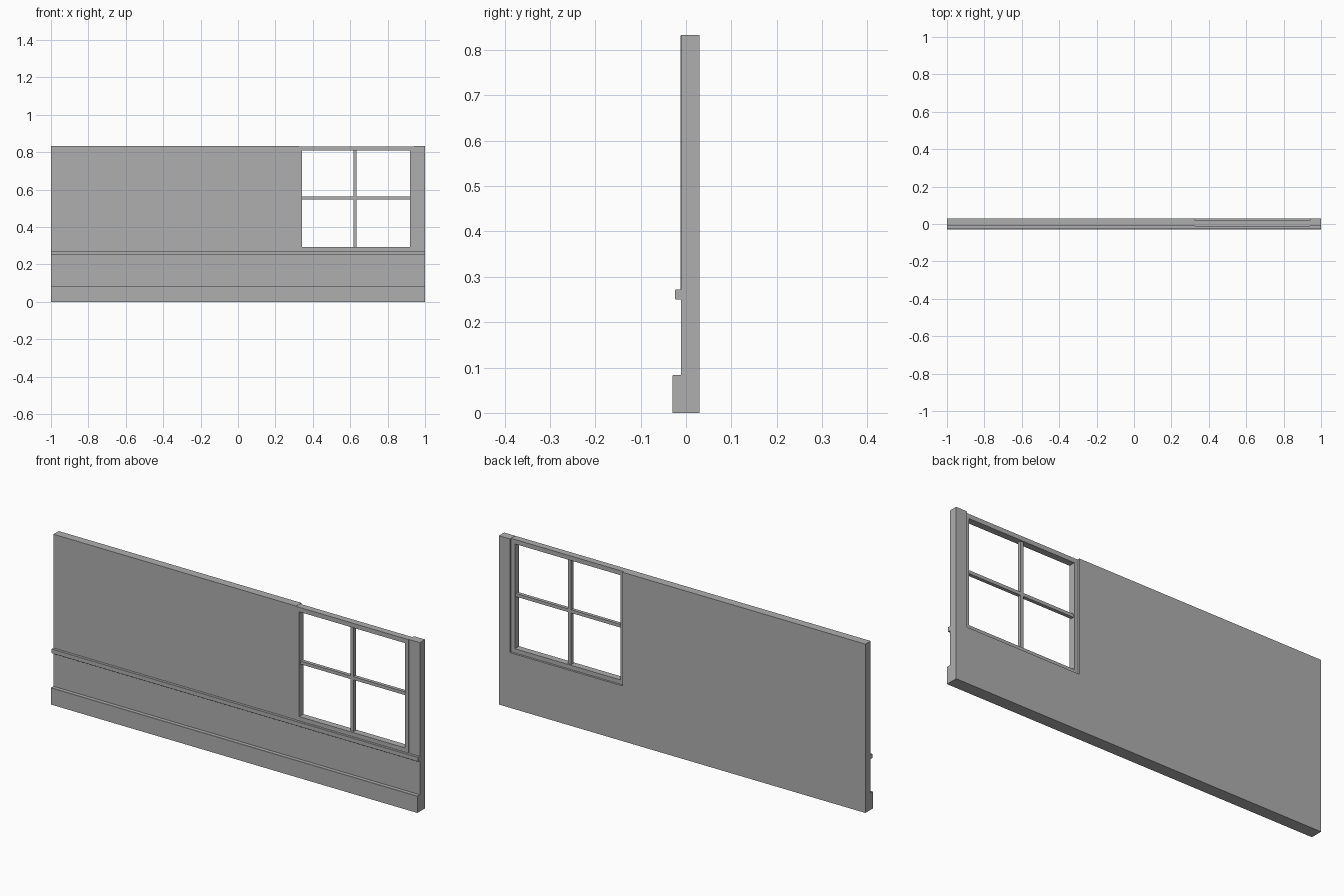
import bpy, bmesh

if "Cube" in bpy.data.objects:
    bpy.data.objects.remove(bpy.data.objects["Cube"])

# Dark grey paint shared by every part
PAINT = bpy.data.materials.new("grey_paint")
PAINT.diffuse_color = (0.43, 0.43, 0.43, 1)
PAINT.use_nodes = True
PAINT.node_tree.nodes["Principled BSDF"].inputs["Base Color"].default_value = PAINT.diffuse_color


def prism(name, profile, axis, lo, hi):
    """Extrude a closed 2D profile: axis 'y' takes (x, z) points, axis 'x' takes (y, z)."""
    bm = bmesh.new()
    place = (lambda a, b, t: (a, t, b)) if axis == 'y' else (lambda a, b, t: (t, a, b))
    face = bm.faces.new([bm.verts.new(place(a, b, lo)) for a, b in profile])
    new = bmesh.ops.extrude_face_region(bm, geom=[face])['geom']
    shift = (0, hi - lo, 0) if axis == 'y' else (hi - lo, 0, 0)
    bmesh.ops.translate(bm, vec=shift, verts=[v for v in new if isinstance(v, bmesh.types.BMVert)])
    bmesh.ops.recalc_face_normals(bm, faces=bm.faces)
    mesh = bpy.data.meshes.new(name)
    bm.to_mesh(mesh)
    bm.free()
    mesh.materials.append(PAINT)
    obj = bpy.data.objects.new(name, mesh)
    bpy.context.collection.objects.link(obj)
    return obj


def box(name, x0, x1, y0, y1, z0, z1):
    return prism(name, [(x0, z0), (x1, z0), (x1, z1), (x0, z1)], 'y', y0, y1)


TOP = 0.833
WALL_F, WALL_B = -0.011, 0.03
# Window: outer frame limits and clear opening
OX0, OX1, OZ0, OZ1 = 0.325, 0.940, 0.272, 0.832
IX0, IX1, IZ0, IZ1 = 0.343, 0.920, 0.293, 0.810
FRAME_F, FRAME_B = -0.0125, 0.02

# Wall panel, notched from the top for the window
prism("wall", [(-1, 0), (1, 0), (1, TOP), (OX1, TOP), (OX1, OZ0),
               (OX0, OZ0), (OX0, TOP), (-1, TOP)], 'y', WALL_F, WALL_B)

# Baseboard with a slightly eased top edge
prism("baseboard", [(WALL_F, 0), (-0.03, 0), (-0.03, 0.082),
                    (-0.029, 0.083), (WALL_F, 0.083)], 'x', -1, 1)

# Chair rail with eased front corners
prism("chair_rail", [(WALL_F, 0.25), (-0.023, 0.25), (-0.024, 0.251), (-0.024, 0.271),
                     (-0.023, 0.272), (WALL_F, 0.272)], 'x', -1, 1)

# Window frame: two stiles between a sill and a head
box("window_sill", OX0, OX1, FRAME_F, FRAME_B, OZ0, IZ0)
box("window_head", OX0, OX1, FRAME_F, FRAME_B, IZ1, OZ1)
for side, a, b in (("left", OX0, IX0), ("right", IX1, OX1)):
    box("window_stile_" + side, a, b, FRAME_F, FRAME_B, IZ0, IZ1)

# Glazing bars crossing the opening
CX, CZ, H = 0.625, 0.556, 0.008
box("glazing_bar_vertical", CX - H, CX + H, -0.003, 0.014, IZ0, IZ1)
for side, a, b in (("left", IX0, CX - H), ("right", CX + H, IX1)):
    box("glazing_bar_" + side, a, b, -0.003, 0.014, CZ - H, CZ + H)
